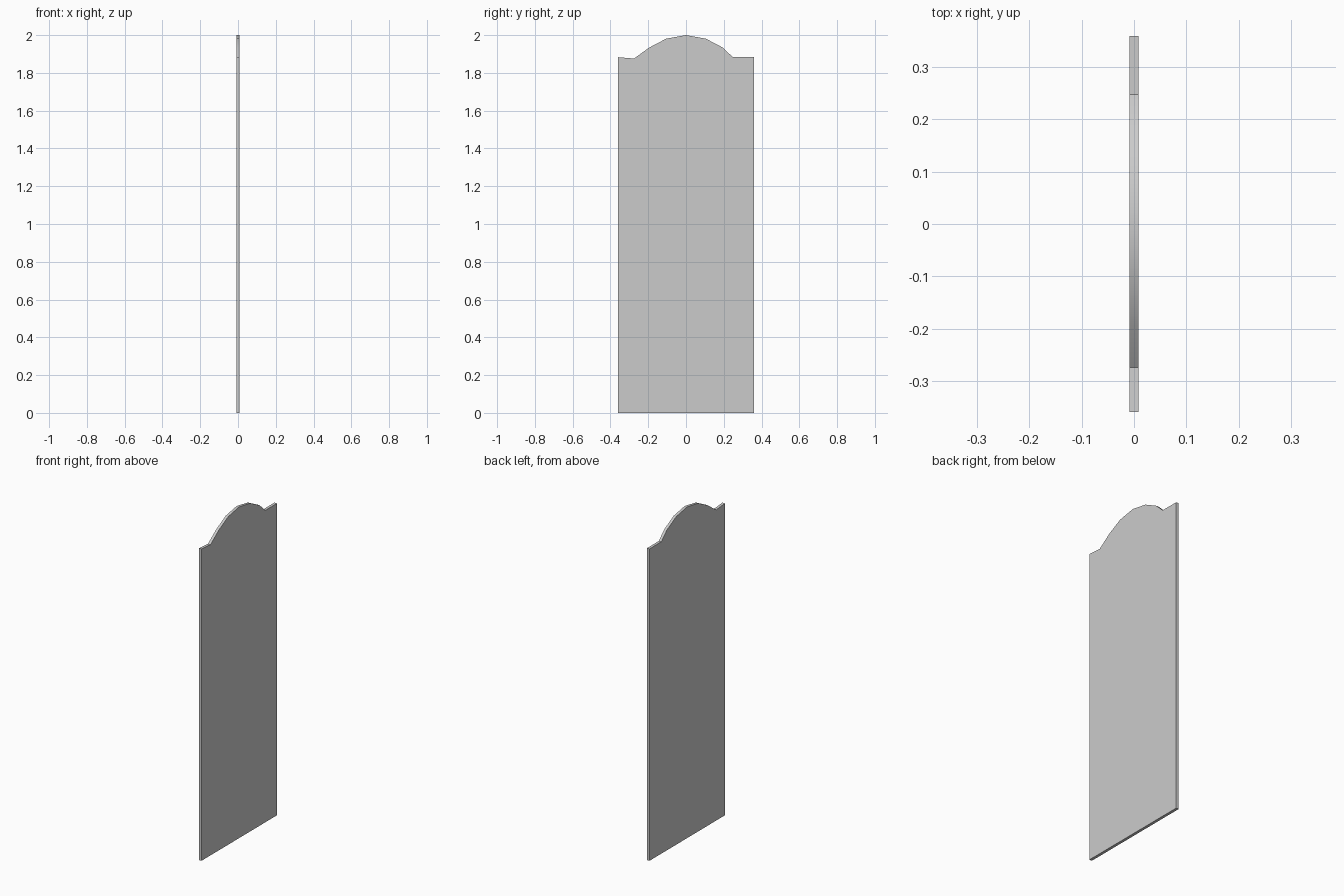
import bpy, bmesh

if "Cube" in bpy.data.objects:
    bpy.data.objects.remove(bpy.data.objects["Cube"])

HALF_T = 0.0085  # half thickness of the board

# Side outline (y, z): straight board with an arched top between two shoulders
outline = [(-0.36, 0), (0.36, 0), (0.36, 1.883), (0.248, 1.883), (0.195, 1.934),
           (0.105, 1.981), (0, 2.0), (-0.105, 1.981), (-0.195, 1.934),
           (-0.275, 1.876), (-0.36, 1.883)]

# Fill the outline and extrude it through the thickness
bm = bmesh.new()
face = bm.faces.new([bm.verts.new((-HALF_T, y, z)) for y, z in outline])
ext = bmesh.ops.extrude_face_region(bm, geom=[face])
moved = [v for v in ext["geom"] if isinstance(v, bmesh.types.BMVert)]
bmesh.ops.translate(bm, verts=moved, vec=(2 * HALF_T, 0, 0))
bmesh.ops.recalc_face_normals(bm, faces=bm.faces)

mesh = bpy.data.meshes.new("arched_panel")
bm.to_mesh(mesh)
bm.free()
panel = bpy.data.objects.new("arched_panel", mesh)
bpy.context.collection.objects.link(panel)

# Soften the arch while keeping the board edges sharp
bpy.context.view_layer.objects.active = panel
panel.select_set(True)
bpy.ops.object.shade_smooth_by_angle()
